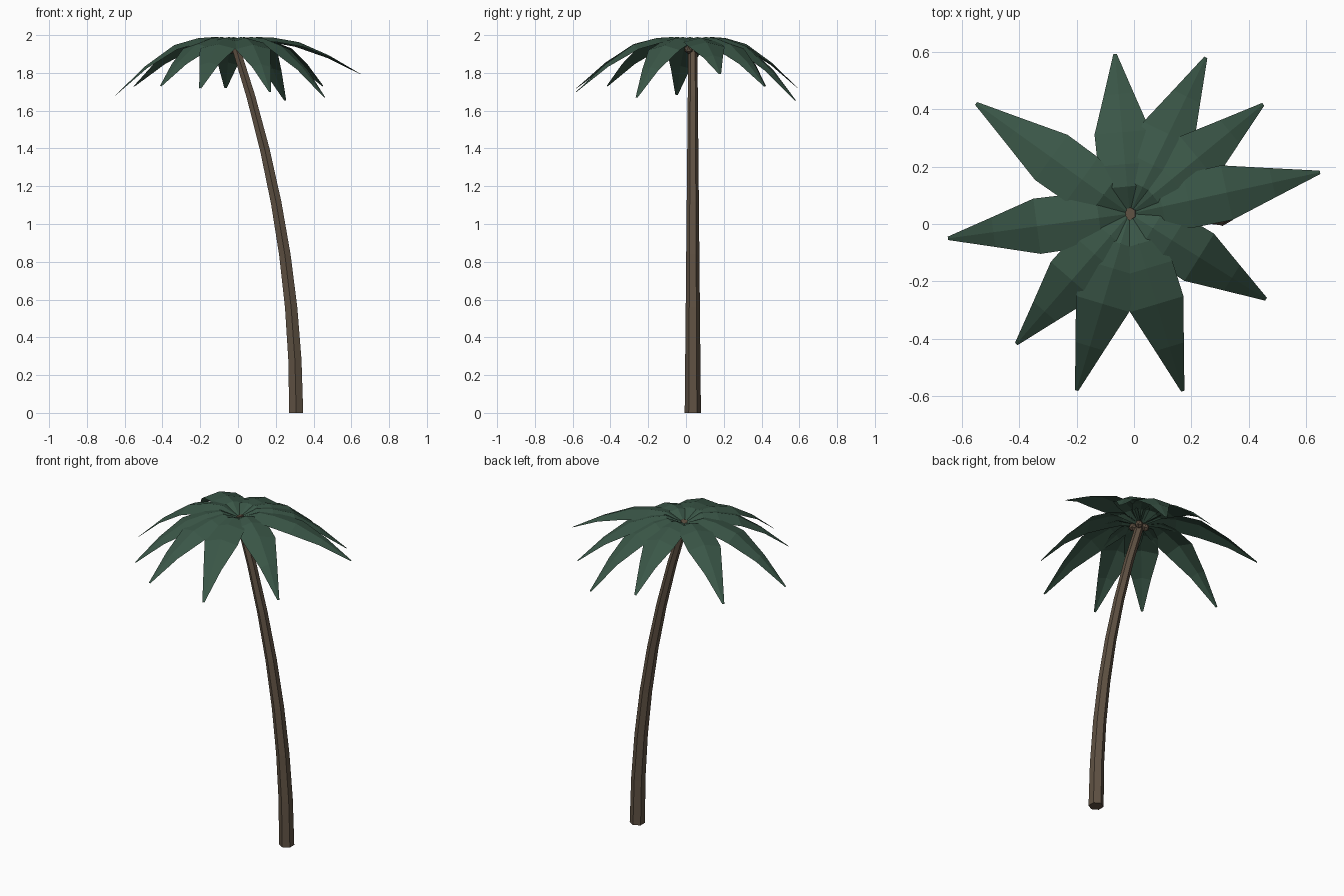
import bpy, bmesh, math
from mathutils import Vector

cube = bpy.data.objects.get("Cube")
if cube:
    bpy.data.objects.remove(cube, do_unlink=True)


def material(name, rgb):
    m = bpy.data.materials.new(name)
    m.use_nodes = True
    m.diffuse_color = (*rgb, 1)
    m.node_tree.nodes["Principled BSDF"].inputs["Base Color"].default_value = (*rgb, 1)
    return m


def finish(bm, name, mat):
    mesh = bpy.data.meshes.new(name)
    bm.to_mesh(mesh)
    bm.free()
    mesh.materials.append(mat)
    ob = bpy.data.objects.new(name, mesh)
    bpy.context.scene.collection.objects.link(ob)
    return ob


leaf_green = material("leaf green", (0.042, 0.093, 0.063))
bark_brown = material("bark brown", (0.115, 0.083, 0.056))
CROWN = Vector((-0.015, 0.036, 1.94))


# Trunk: tapering hexagonal rings along a curve that leans over
def trunk():
    bm = bmesh.new()
    rings, top = 7, 1.95
    loops = []
    for i in range(rings + 1):
        t = i / rings
        centre = Vector((0.308 - 0.325 * t ** 2, CROWN.y, top * t))
        lean = math.atan(-0.65 * t / top)
        radius = 0.043 - 0.019 * t
        loop = []
        for k in range(6):
            a = math.radians(30 + 60 * k)
            across, depth = radius * math.cos(a), radius * math.sin(a)
            loop.append(bm.verts.new(centre + Vector(
                (across * math.cos(lean), depth, -across * math.sin(lean)))))
        loops.append(loop)
    for low, high in zip(loops, loops[1:]):
        for k in range(6):
            n = (k + 1) % 6
            bm.faces.new((low[k], low[n], high[n], high[k]))
    bm.faces.new(loops[0][::-1])
    bm.faces.new(loops[-1])
    finish(bm, "trunk", bark_brown)


# Frond: creased leaf that rises from the crown, then droops to its tip
# (distance along, half width, share of the droop)
SECTIONS = [(0.17, 0.072, 0), (0.31, 0.095, 0.02), (0.51, 0.097, 0.14),
            (0.75, 0.052, 0.5), (1, 0.006, 1)]


def frond(number, tip):
    tip = Vector(tip)
    reach = Vector((tip.x - CROWN.x, tip.y - CROWN.y, 0))
    side = Vector((-reach.y, reach.x, 0)).normalized()
    peak = 1.99
    bm = bmesh.new()
    rows = []
    for t, width, droop in [(0, 0.008, None)] + SECTIONS:
        ridge = CROWN + reach * t
        if droop is not None:
            ridge.z = peak - (peak - tip.z) * droop
        fold = Vector((0, 0, -0.25 * width))
        rows.append([bm.verts.new(p) for p in (
            ridge - side * width + fold, ridge, ridge + side * width + fold)])
    for a, b in zip(rows, rows[1:]):
        for k in range(2):
            bm.faces.new((a[k], b[k], b[k + 1], a[k + 1]))
    finish(bm, f"frond_{number}", leaf_green)


# Coconut: small faceted ball under the crown
def coconut(number, offset):
    bm = bmesh.new()
    bmesh.ops.create_icosphere(bm, subdivisions=1, radius=0.025)
    bmesh.ops.translate(bm, verts=bm.verts, vec=CROWN + Vector(offset))
    finish(bm, f"coconut_{number}", bark_brown)


trunk()
tips = [(-0.066, 0.592, 1.72), (0.25, 0.58, 1.655), (0.45, 0.417, 1.73),
        (0.648, 0.18, 1.795), (0.46, -0.262, 1.67), (0.17, -0.582, 1.70),
        (-0.2, -0.58, 1.72), (-0.41, -0.418, 1.73), (-0.648, -0.05, 1.683),
        (-0.55, 0.42, 1.73)]
for i, tip in enumerate(tips, 1):
    frond(i, tip)
for i, offset in enumerate([(0.035, -0.022, -0.015), (0.03, 0.026, -0.015),
                            (-0.02, 0.02, -0.015)], 1):
    coconut(i, offset)
